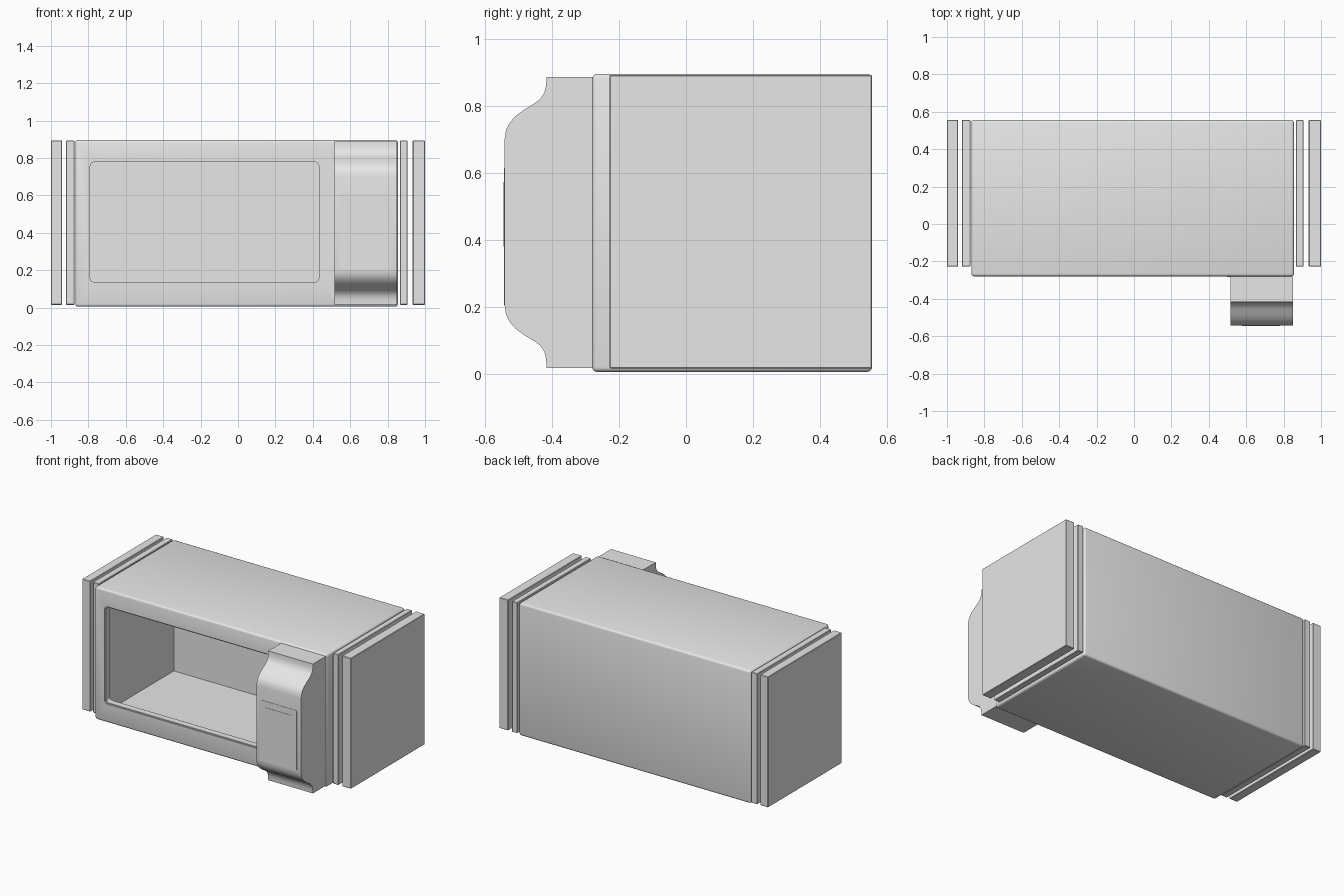
import bpy, bmesh
from mathutils import Vector

if "Cube" in bpy.data.objects:
    bpy.data.objects.remove(bpy.data.objects["Cube"], do_unlink=True)

grey = bpy.data.materials.new("plain_grey")
grey.use_nodes = True
colour = (0.8, 0.8, 0.8, 1)
grey.diffuse_color = colour
for node in grey.node_tree.nodes:
    if node.type == 'BSDF_PRINCIPLED':
        node.inputs["Base Color"].default_value = colour


def finish(name, bm):
    bmesh.ops.recalc_face_normals(bm, faces=bm.faces)
    mesh = bpy.data.meshes.new(name)
    bm.to_mesh(mesh)
    bm.free()
    mesh.materials.append(grey)
    obj = bpy.data.objects.new(name, mesh)
    bpy.context.collection.objects.link(obj)
    return obj


def box(name, xs, ys, zs, bevel=0, segments=3, depth_edges_only=False):
    """Box between limits; optionally rounds all edges or only those along y."""
    bm = bmesh.new()
    bmesh.ops.create_cube(bm, size=1)
    for v in bm.verts:
        v.co = Vector([lim[0] if c < 0 else lim[1]
                       for c, lim in zip(v.co, (xs, ys, zs))])
    if bevel:
        edges = [e for e in bm.edges if not depth_edges_only
                 or abs(e.verts[0].co.y - e.verts[1].co.y) > 1e-5]
        bmesh.ops.bevel(bm, geom=edges, offset=bevel, segments=segments,
                        profile=0.5, affect='EDGES')
    return finish(name, bm)


def select_only(obj):
    bpy.ops.object.select_all(action='DESELECT')
    obj.select_set(True)
    bpy.context.view_layer.objects.active = obj


def cut(obj, cutter):
    mod = obj.modifiers.new("cut", 'BOOLEAN')
    mod.operation, mod.solver, mod.object = 'DIFFERENCE', 'EXACT', cutter
    select_only(obj)
    bpy.ops.object.modifier_apply(modifier=mod.name)
    bpy.data.objects.remove(cutter, do_unlink=True)


def smooth(obj):
    select_only(obj)
    bpy.ops.object.shade_smooth_by_angle(angle=0.6)


# Hollow housing with a thick front frame and a rounded window opening
housing = box("housing", (-0.87, 0.855), (-0.28, 0.556), (0.005, 0.896), 0.014)
cut(housing, box("cavity_cutter", (-0.858, 0.843), (-0.23, 0.544), (0.017, 0.884)))
cut(housing, box("opening_cutter", (-0.79, 0.432), (-0.4, -0.1), (0.137, 0.778),
                 0.02, 4, True))
cut(housing, box("rebate_cutter", (-0.797, 0.439), (-0.4, -0.273), (0.13, 0.785),
                 0.025, 4, True))
smooth(housing)

# Side panels, two on each side with narrow gaps
for name, xs in (("left_outer_panel", (0.934, 1.0)), ("left_inner_panel", (0.866, 0.906)),
                 ("right_inner_panel", (-0.92, -0.875)), ("right_outer_panel", (-1.0, -0.94))):
    box(name, xs, (-0.228, 0.556), (0.015, 0.893), 0.003, 1)

# Control console: an S-curved profile mirrored about its mid height
MID = 0.452
upper = [(-0.28, 0.887), (-0.417, 0.887), (-0.418, 0.86), (-0.424, 0.838),
         (-0.436, 0.82), (-0.455, 0.806), (-0.485, 0.788), (-0.509, 0.77),
         (-0.527, 0.75), (-0.538, 0.728), (-0.542, 0.7)]
profile = upper + [(y, 2 * MID - z) for y, z in reversed(upper)]
bm = bmesh.new()
face = bm.faces.new([bm.verts.new((0.517, y, z)) for y, z in profile])
ext = bmesh.ops.extrude_face_region(bm, geom=[face])
bmesh.ops.translate(bm, vec=(0.332, 0, 0),
                    verts=[g for g in ext["geom"] if isinstance(g, bmesh.types.BMVert)])
smooth(finish("control_console", bm))

# Keypad plate and display on the console
box("keypad_plate", (0.54, 0.817), (-0.544, -0.538), (0.205, 0.614), 0.01, 3, True)
box("display_plate", (0.577, 0.78), (-0.546, -0.538), (0.38, 0.572))

# Small catches on the frame beside the console
for name, zs in (("upper_catch", (0.775, 0.833)), ("lower_catch", (0.05, 0.108))):
    box(name, (0.497, 0.525), (-0.284, -0.275), zs, 0.006, 2, True)
